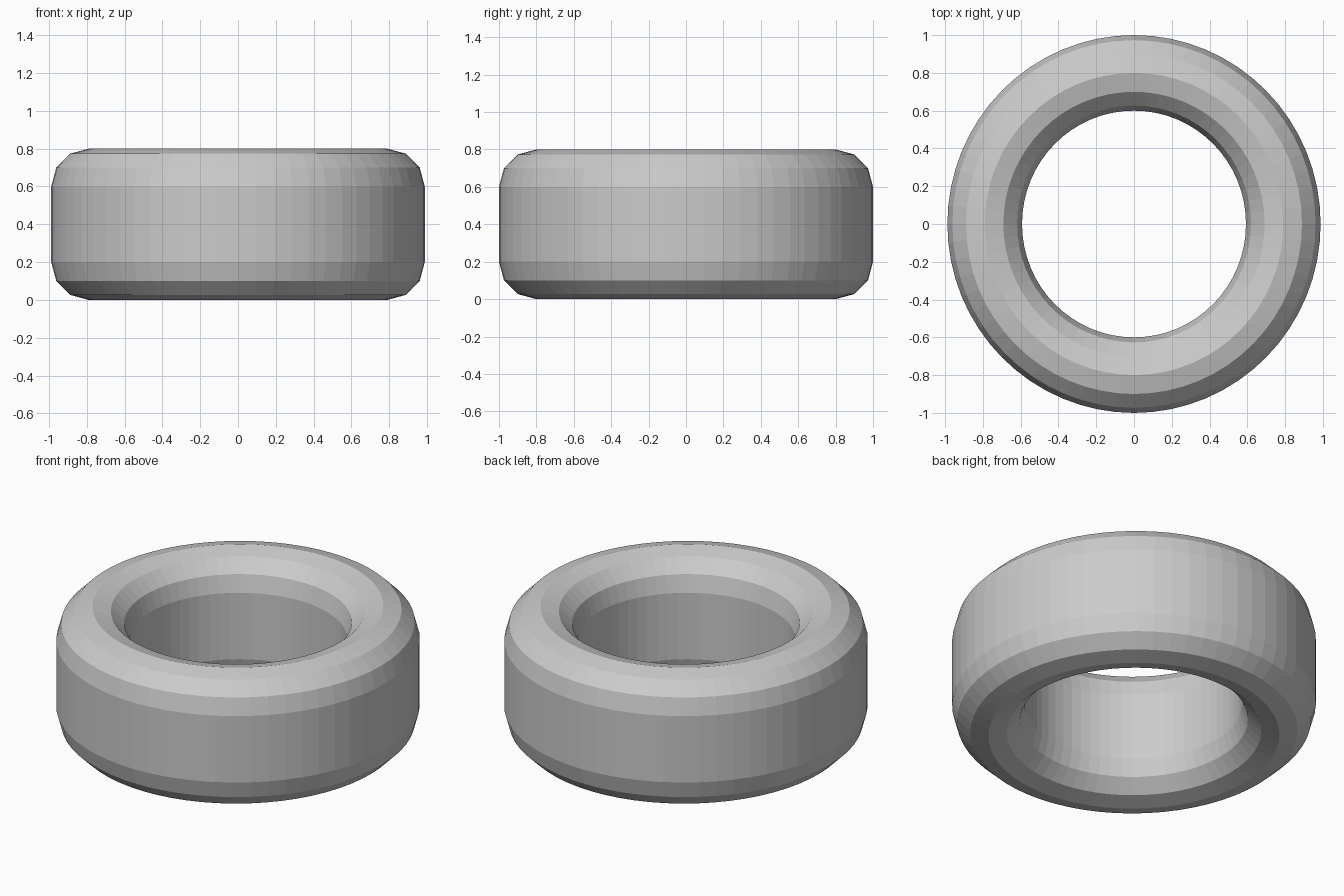
import bpy, bmesh
from math import sin, cos, pi

if "Cube" in bpy.data.objects:
    bpy.data.objects.remove(bpy.data.objects["Cube"])

SEGMENTS = 64      # facets around the ring
MID_R = 0.8        # radius at the middle of the wall
TUBE_R = 0.2       # half the wall thickness, also the rim rounding
X_SCALE = 0.988    # the ring is very slightly narrower in x

# Wall cross-section: two half-round rims joined by straight sides
profile = []
for centre_z, start in ((0.6, 0), (0.2, pi)):
    for i in range(7):
        a = start + i * pi / 6
        profile.append((MID_R + TUBE_R * cos(a), centre_z + TUBE_R * sin(a)))

# Sweep the cross-section around z
bm = bmesh.new()
rings = []
for s in range(SEGMENTS):
    t = 2 * pi * s / SEGMENTS
    rings.append([bm.verts.new((r * cos(t) * X_SCALE, r * sin(t), z)) for r, z in profile])
n = len(profile)
for s in range(SEGMENTS):
    a, b = rings[s], rings[(s + 1) % SEGMENTS]
    for i in range(n):
        j = (i + 1) % n
        bm.faces.new((a[i], b[i], b[j], a[j]))
bmesh.ops.recalc_face_normals(bm, faces=bm.faces)

mesh = bpy.data.meshes.new("rounded_ring")
bm.to_mesh(mesh)
bm.free()
ring = bpy.data.objects.new("rounded_ring", mesh)
bpy.context.collection.objects.link(ring)
